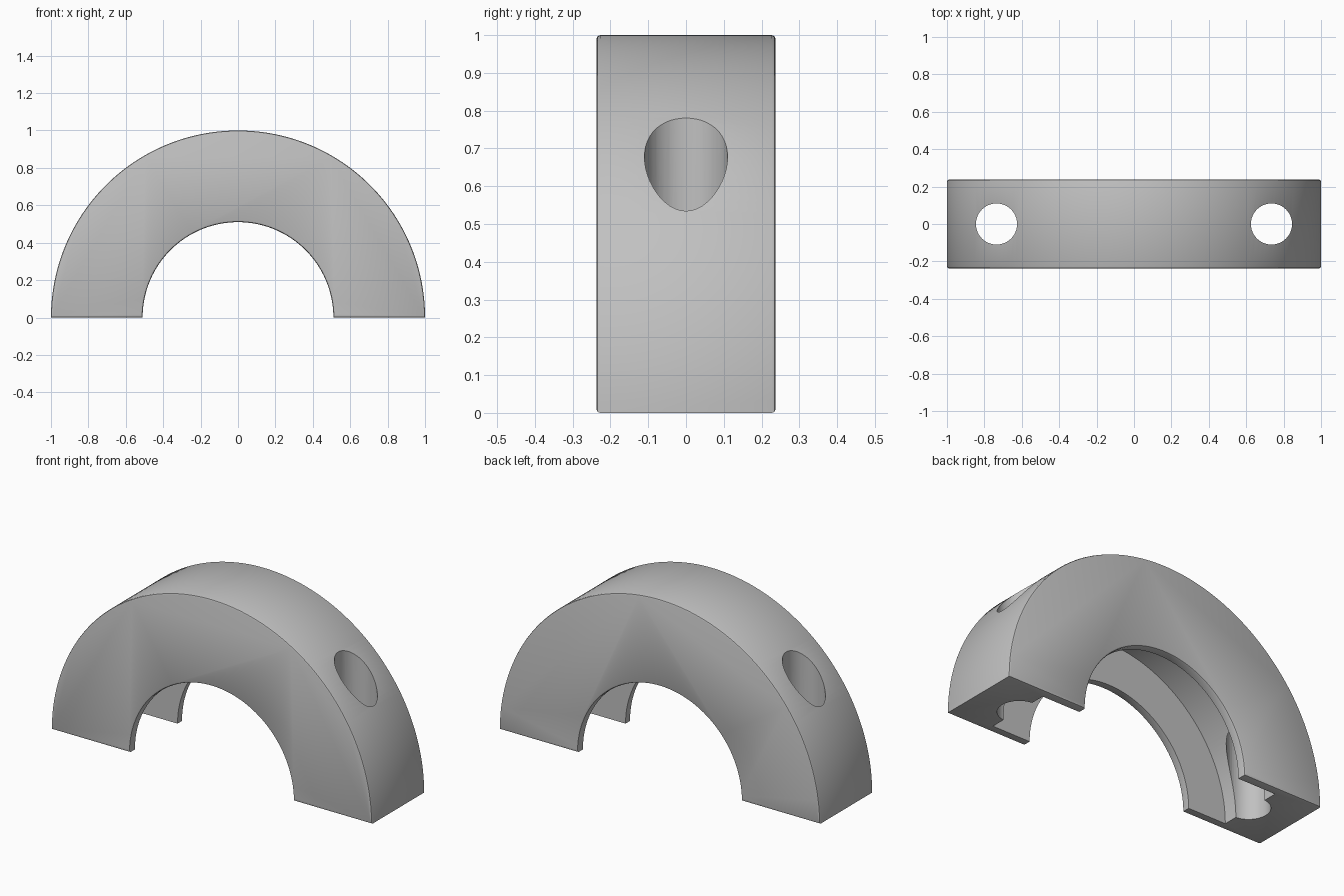
import bpy, bmesh, math
from mathutils import Matrix

cube = bpy.data.objects.get("Cube")
if cube:
    bpy.data.objects.remove(cube, do_unlink=True)

OUTER, INNER, GROOVE = 1.0, 0.51, 0.745   # radii
HALF_W, GROOVE_HALF_W = 0.237, 0.19       # half widths along y
HOLE_X, HOLE_R = 0.735, 0.11

grey = bpy.data.materials.new("plain_grey")
grey.use_nodes = True
colour = (0.53, 0.53, 0.53, 1)
grey.diffuse_color = colour
grey.node_tree.nodes["Principled BSDF"].inputs["Base Color"].default_value = colour


def add_object(name, bm):
    bmesh.ops.recalc_face_normals(bm, faces=bm.faces)
    mesh = bpy.data.meshes.new(name)
    bm.to_mesh(mesh)
    bm.free()
    mesh.materials.append(grey)
    obj = bpy.data.objects.new(name, mesh)
    bpy.context.collection.objects.link(obj)
    return obj


def arc(radius, steps):
    return [(radius * math.cos(math.pi * i / steps),
             radius * math.sin(math.pi * i / steps)) for i in range(steps + 1)]


def add_cylinder(name, radius, depth, matrix, sides):
    bm = bmesh.new()
    bmesh.ops.create_cone(bm, cap_ends=True, segments=sides, radius1=radius,
                          radius2=radius, depth=depth, matrix=matrix)
    return add_object(name, bm)


# Half ring: arch profile extruded along y, rims softened
bm = bmesh.new()
profile = arc(OUTER, 96) + arc(INNER, 96)[::-1]
face = bm.faces.new([bm.verts.new((x, -HALF_W, z)) for x, z in profile])
new = bmesh.ops.extrude_face_region(bm, geom=[face])["geom"]
bmesh.ops.translate(bm, vec=(0, 2 * HALF_W, 0),
                    verts=[v for v in new if isinstance(v, bmesh.types.BMVert)])
rims = [e for e in bm.edges if abs(e.verts[0].co.y - e.verts[1].co.y) < 1e-5]
bmesh.ops.bevel(bm, geom=rims, offset=0.01, segments=2, profile=0.5,
                affect='EDGES', clamp_overlap=True)
ring = add_object("half_ring", bm)

# Cutters: inner groove and two vertical bolt holes
cutters = [add_cylinder("groove_cutter", GROOVE, 2 * GROOVE_HALF_W,
                        Matrix.Rotation(math.pi / 2, 4, 'X'), 192)]
for side, x in (("left", HOLE_X), ("right", -HOLE_X)):
    cutters.append(add_cylinder(side + "_hole_cutter", HOLE_R, 3,
                                Matrix.Translation((x, 0, 0.5)), 48))

for cutter in cutters:
    cutter.hide_render = True
    cutter.hide_set(True)
    mod = ring.modifiers.new(cutter.name, 'BOOLEAN')
    mod.operation = 'DIFFERENCE'
    mod.solver = 'EXACT'
    mod.object = cutter

# Apply the cuts and drop the cutters
bpy.context.view_layer.objects.active = ring
ring.select_set(True)
for mod in list(ring.modifiers):
    bpy.ops.object.modifier_apply(modifier=mod.name)
for cutter in cutters:
    bpy.data.objects.remove(cutter, do_unlink=True)
bpy.ops.object.shade_smooth_by_angle(angle=math.radians(30))
